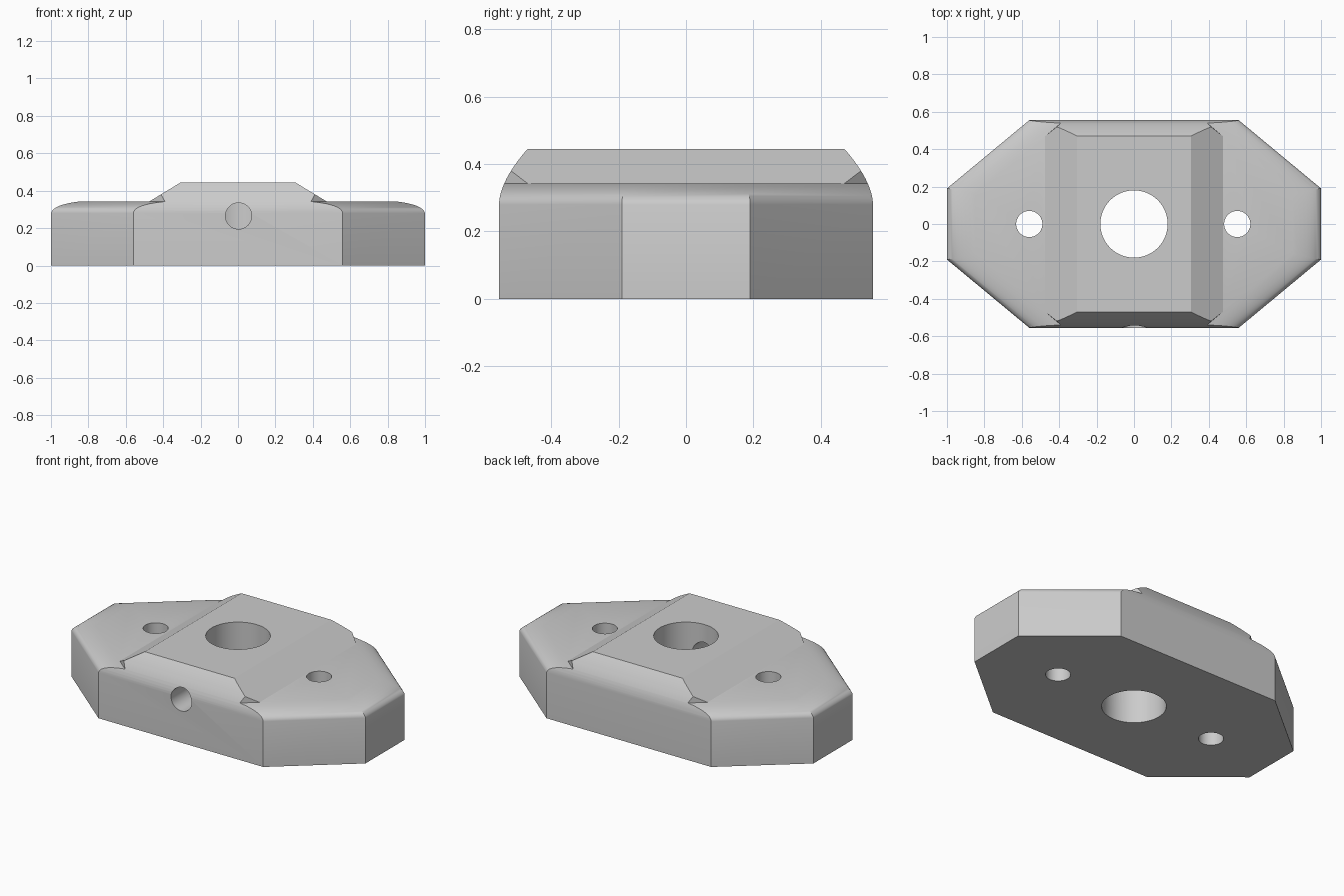
import bpy, bmesh, math
from mathutils import Matrix, Vector

cube = bpy.data.objects.get("Cube")
if cube:
    bpy.data.objects.remove(cube, do_unlink=True)

# Material
grey = bpy.data.materials.new("light_grey")
grey.use_nodes = True
colour = (0.6, 0.6, 0.6, 1)
grey.diffuse_color = colour
grey.node_tree.nodes["Principled BSDF"].inputs["Base Color"].default_value = colour


def bezier(a, c, b, n=10):
    """Rounded edge from a to b, pulled towards c."""
    a, c, b = Vector(a), Vector(c), Vector(b)
    return [tuple(a * (1 - t) ** 2 + c * 2 * t * (1 - t) + b * t * t)
            for t in (i / n for i in range(n + 1))]


def extrusion(name, half, length, angle):
    """Mirror a half profile, extrude it, and turn it about z."""
    outline = half + [(-u, z) for u, z in reversed(half)]
    bm = bmesh.new()
    face = bm.faces.new([bm.verts.new((u, -length / 2, z)) for u, z in outline])
    ext = bmesh.ops.extrude_face_region(bm, geom=[face])["geom"]
    bmesh.ops.translate(bm, vec=(0, length, 0),
                        verts=[v for v in ext if isinstance(v, bmesh.types.BMVert)])
    bmesh.ops.recalc_face_normals(bm, faces=bm.faces)
    bm.transform(Matrix.Rotation(angle, 4, "Z"))
    return finish(name, bm)


def rod(name, radius, depth, place):
    bm = bmesh.new()
    bmesh.ops.create_cone(bm, cap_ends=True, segments=64, radius1=radius,
                          radius2=radius, depth=depth, matrix=place)
    return finish(name, bm)


def finish(name, bm):
    mesh = bpy.data.meshes.new(name)
    bm.to_mesh(mesh)
    bm.free()
    mesh.materials.append(grey)
    ob = bpy.data.objects.new(name, mesh)
    bpy.context.collection.objects.link(ob)
    return ob


def combine(target, tool, operation):
    mod = target.modifiers.new("cut", "BOOLEAN")
    mod.operation, mod.solver, mod.object = operation, "EXACT", tool
    bpy.context.view_layer.objects.active = target
    bpy.ops.object.modifier_apply(modifier=mod.name)
    bpy.data.objects.remove(tool, do_unlink=True)


# Long profile: raised middle, sloped shoulders, flat wings, rounded ends
body = extrusion("mounting_block",
                 [(1, 0)] + bezier((1, 0.28), (0.99, 0.325), (0.85, 0.342))
                 + [(0.475, 0.342), (0.305, 0.445)], 1.6, 0)

# Cross profile: rounded long sides
side = extrusion("side_trim",
                 [(0.555, 0)] + bezier((0.555, 0.28), (0.553, 0.35), (0.47, 0.445))
                 + [(0.47, 0.6)], 3, math.pi / 2)
combine(body, side, "INTERSECT")

# Clipped corners with rounded upper edges
p, q = Vector((0.56, 0.555)), Vector((1, 0.19))
normal = Vector((p.y - q.y, q.x - p.x)).normalized()
reach = normal.dot(p)
for sign in (1, -1):
    trim = extrusion("corner_trim",
                     [(reach, -0.1), (reach, 0.28)]
                     + bezier((reach, 0.28), (reach - 0.005, 0.325), (reach - 0.12, 0.342))[1:]
                     + [(reach - 0.13, 0.6)], 4,
                     sign * math.atan2(normal.y, normal.x))
    combine(body, trim, "INTERSECT")

# Centre bore, two bolt holes and the front cross hole
for x, radius in ((0, 0.18), (-0.56, 0.07), (0.552, 0.07)):
    combine(body, rod("bore", radius, 2, Matrix.Translation((x, 0, 0))), "DIFFERENCE")
cross = Matrix.Translation((0.003, -0.4, 0.265)) @ Matrix.Rotation(math.pi / 2, 4, "X")
combine(body, rod("cross_hole", 0.07, 0.6, cross), "DIFFERENCE")

# Smooth the rounded edges, keep the corners crisp
bpy.ops.object.select_all(action="DESELECT")
body.select_set(True)
bpy.context.view_layer.objects.active = body
bpy.ops.object.shade_smooth_by_angle(angle=math.radians(25))
